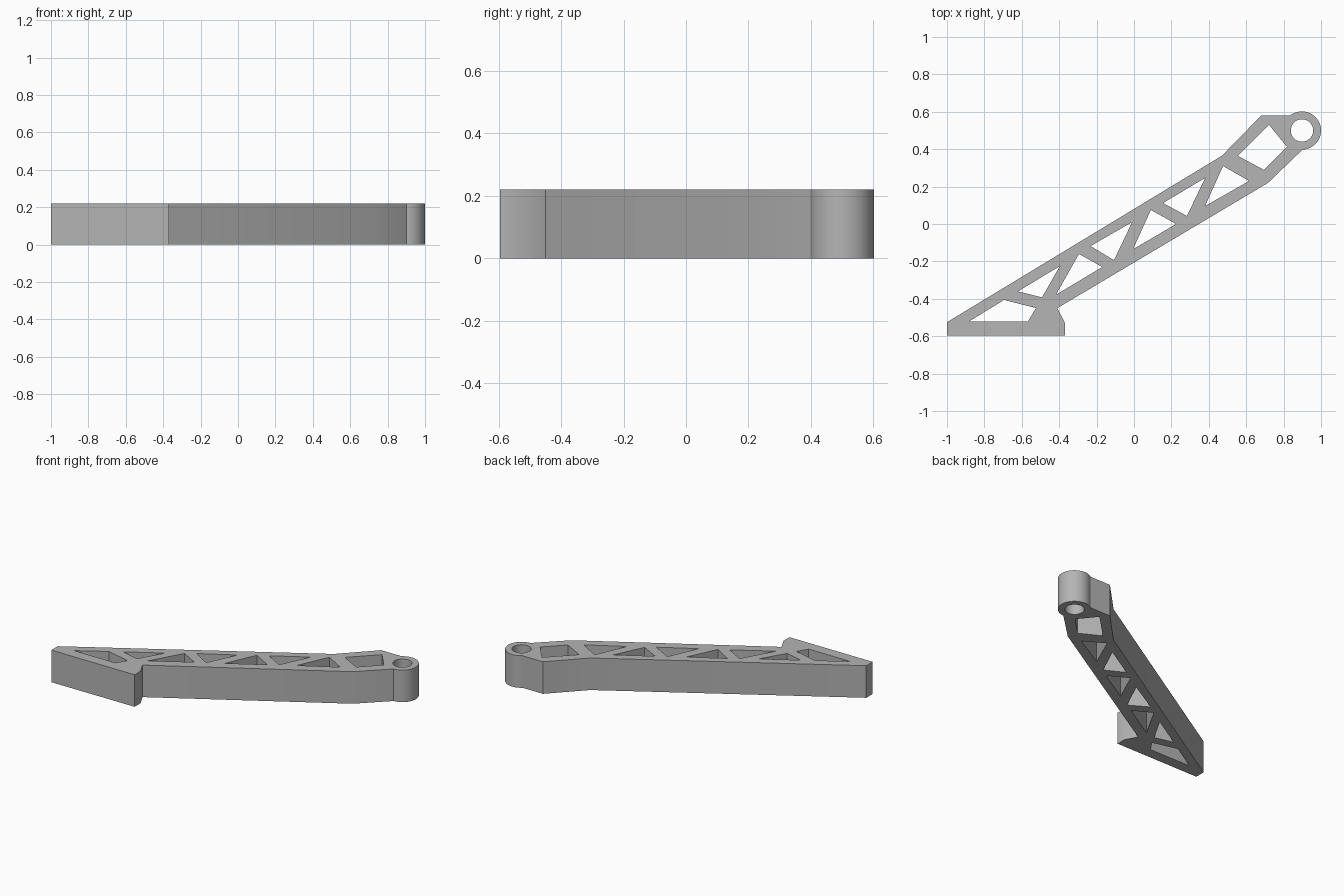
import bpy, bmesh, math

HEIGHT = 0.22
RING_CENTER = (0.898, 0.5)

cube = bpy.data.objects.get("Cube")
if cube:
    bpy.data.objects.remove(cube, do_unlink=True)


def arc(radius, start, end, steps):
    """Points along an arc around the ring centre, angles in degrees."""
    angles = [math.radians(start + (end - start) * i / steps) for i in range(steps + 1)]
    return [(RING_CENTER[0] + radius * math.cos(a),
             RING_CENTER[1] + radius * math.sin(a)) for a in angles]


# Outer profile: foot, lower edge, ring, upper edge
outline = [(-1, -0.595), (-0.368, -0.595), (-0.368, -0.53), (-0.41, -0.45), (0.717, 0.22)]
outline += arc(0.102, -88, 128, 40)
outline += [(0.68, 0.58), (0.47, 0.365), (-1, -0.525)]

# Lattice openings between the struts, and the ring bore
openings = [
    [(-0.88, -0.52), (-0.695, -0.406), (-0.524, -0.449), (-0.567, -0.52)],
    [(-0.62, -0.36), (-0.396, -0.225), (-0.492, -0.392)],
    [(-0.294, -0.16), (-0.17, -0.23), (-0.417, -0.378)],
    [(-0.232, -0.118), (-0.01, 0.01), (-0.107, -0.193)],
    [(0.09, 0.075), (0.225, 0), (-0.005, -0.135)],
    [(0.155, 0.112), (0.38, 0.246), (0.283, 0.043)],
    [(0.476, 0.31), (0.615, 0.23), (0.38, 0.096)],
    [(0.556, 0.364), (0.722, 0.53), (0.818, 0.412), (0.695, 0.289)],
    arc(0.06, 0, 350, 35),
]

# Fill the profile around its openings and extrude it
bm = bmesh.new()
edges = []
for loop in [outline] + openings:
    verts = [bm.verts.new((x, y, 0)) for x, y in loop]
    edges += [bm.edges.new((v, verts[i - 1])) for i, v in enumerate(verts)]
bmesh.ops.triangle_fill(bm, edges=edges, use_beauty=True, use_dissolve=False)
top = bmesh.ops.extrude_face_region(bm, geom=bm.faces[:])["geom"]
bmesh.ops.translate(bm, vec=(0, 0, HEIGHT),
                    verts=[g for g in top if isinstance(g, bmesh.types.BMVert)])
bmesh.ops.recalc_face_normals(bm, faces=bm.faces[:])

mesh = bpy.data.meshes.new("lattice_arm")
bm.to_mesh(mesh)
bm.free()
arm = bpy.data.objects.new("lattice_arm", mesh)
bpy.context.collection.objects.link(arm)

# Plain grey
grey = bpy.data.materials.new("light_grey")
grey.use_nodes = True
color = (0.46, 0.46, 0.46, 1)
grey.diffuse_color = color
grey.node_tree.nodes["Principled BSDF"].inputs["Base Color"].default_value = color
mesh.materials.append(grey)

bpy.ops.object.select_all(action="DESELECT")
arm.select_set(True)
bpy.context.view_layer.objects.active = arm
bpy.ops.object.shade_smooth_by_angle(angle=math.radians(30))
